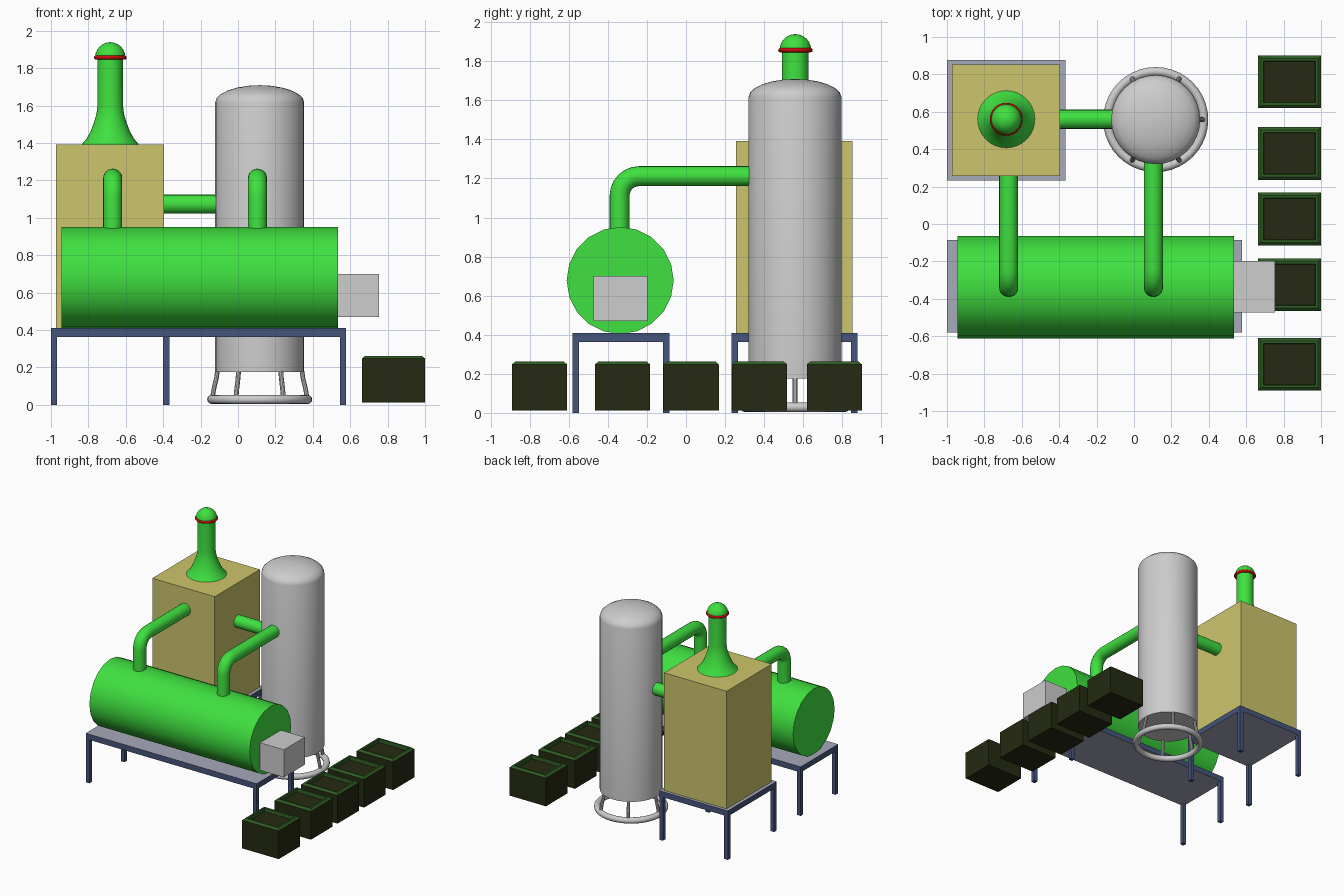
import bpy, bmesh, math
from mathutils import Vector

if "Cube" in bpy.data.objects:
    bpy.data.objects.remove(bpy.data.objects["Cube"])


def material(name, rgb):
    m = bpy.data.materials.new(name)
    m.diffuse_color = (*rgb, 1)
    m.use_nodes = True
    m.node_tree.nodes["Principled BSDF"].inputs["Base Color"].default_value = m.diffuse_color
    return m


GREEN = material("bright_green", (0.05, 0.75, 0.05))
TAN = material("tan", (0.61, 0.56, 0.15))
GREY = material("light_grey", (0.61, 0.61, 0.61))
BLUE = material("steel_blue", (0.06, 0.09, 0.20))
SLATE = material("pale_slate", (0.38, 0.40, 0.49))
RED = material("red", (0.60, 0.004, 0.004))
DARK = material("dark_olive", (0.018, 0.023, 0.006))
LEAF = material("leaf_green", (0.028, 0.11, 0.018))


def finish(name, bm, mats, smooth=False):
    bmesh.ops.recalc_face_normals(bm, faces=bm.faces)
    me = bpy.data.meshes.new(name)
    bm.to_mesh(me)
    bm.free()
    ob = bpy.data.objects.new(name, me)
    bpy.context.collection.objects.link(ob)
    for m in mats:
        me.materials.append(m)
    if smooth:
        bpy.ops.object.select_all(action='DESELECT')
        ob.select_set(True)
        bpy.context.view_layer.objects.active = ob
        bpy.ops.object.shade_smooth_by_angle(angle=math.radians(35))
    return ob


def add_box(bm, lo, hi):
    lo, hi = Vector(lo), Vector(hi)
    vs = bmesh.ops.create_cube(bm, size=1)["verts"]
    for v in vs:
        v.co = Vector((lo[i] + (v.co[i] + 0.5) * (hi[i] - lo[i]) for i in range(3)))


def box(name, lo, hi, mat):
    bm = bmesh.new()
    add_box(bm, lo, hi)
    return finish(name, bm, [mat])


def lathe(name, profile, centre, mat, n=32):
    """Revolve (radius, z) points about a vertical axis, capping both ends."""
    bm = bmesh.new()
    cx, cy = centre
    rings = [[bm.verts.new((cx + r * math.cos(2 * math.pi * k / n),
                            cy + r * math.sin(2 * math.pi * k / n), z))
              for k in range(n)] for r, z in profile]
    for a, b in zip(rings, rings[1:]):
        for k in range(n):
            bm.faces.new((a[k], a[(k + 1) % n], b[(k + 1) % n], b[k]))
    bm.faces.new(rings[0])
    bm.faces.new(rings[-1])
    return finish(name, bm, [mat], True)


def tube(name, path, r, mat, n=20):
    """Sweep a circle along a path that lies in one vertical plane."""
    bm = bmesh.new()
    pts = [Vector(p) for p in path]
    rings = []
    for i, p in enumerate(pts):
        t = (pts[min(i + 1, len(pts) - 1)] - pts[max(i - 1, 0)]).normalized()
        plane = (pts[-1] - pts[0])
        side = Vector((-plane.y, plane.x, 0)).normalized()
        up = t.cross(side)
        rings.append([bm.verts.new(p + r * (math.cos(a) * side + math.sin(a) * up))
                      for a in (2 * math.pi * k / n for k in range(n))])
    for a, b in zip(rings, rings[1:]):
        for k in range(n):
            bm.faces.new((a[k], a[(k + 1) % n], b[(k + 1) % n], b[k]))
    bm.faces.new(rings[0])
    bm.faces.new(rings[-1])
    return finish(name, bm, [mat], True)


def torus(name, centre, major, minor, mat, n=40, m=12):
    bm = bmesh.new()
    rings = []
    for i in range(n):
        a = 2 * math.pi * i / n
        ring = []
        for j in range(m):
            b = 2 * math.pi * j / m
            d = major + minor * math.cos(b)
            ring.append(bm.verts.new((centre[0] + d * math.cos(a), centre[1] + d * math.sin(a),
                                      centre[2] + minor * math.sin(b))))
        rings.append(ring)
    for i in range(n):
        p, q = rings[i], rings[(i + 1) % n]
        for j in range(m):
            bm.faces.new((p[j], q[j], q[(j + 1) % m], p[(j + 1) % m]))
    return finish(name, bm, [mat], True)


# Tables: slate slab with blue edges, four square legs
def table(name, x0, x1, y0, y1):
    bm = bmesh.new()
    add_box(bm, (x0, y0, 0.363), (x1, y1, 0.41))
    for f in bm.faces:
        f.normal_update()
        f.material_index = 1 if abs(f.normal.z) > 0.5 else 0
    finish(name + "_top", bm, [BLUE, SLATE])
    bm = bmesh.new()
    w = 0.033
    for x in (x0, x1 - w):
        for y in (y0, y1 - w):
            add_box(bm, (x, y, 0), (x + w, y + w, 0.363))
    finish(name + "_legs", bm, [BLUE])


table("long_table", -1.0, 0.578, -0.58, -0.085)
table("small_table", -1.0, -0.367, 0.233, 0.877)

# Furnace cabinet
box("cabinet", (-0.972, 0.257, 0.41), (-0.395, 0.853, 1.392), TAN)

# Chimney with flared foot, red collar and cap
CH = (-0.683, 0.56)
lathe("chimney", [(0.153, 1.392), (0.125, 1.425), (0.104, 1.465), (0.087, 1.51),
                  (0.074, 1.555), (0.068, 1.60), (0.068, 1.856)], CH, GREEN)
torus("chimney_collar", (*CH, 1.857), 0.077, 0.011, RED)
cap = [(0.081 * math.cos(a), 1.857 + 0.082 * math.sin(a))
       for a in (math.radians(d) for d in (0, 15, 30, 45, 60, 75, 88))]
lathe("chimney_cap", cap, CH, GREEN)

# Horizontal boiler drum, built upright then laid along x
bm = bmesh.new()
bmesh.ops.create_cone(bm, cap_ends=True, segments=20, radius1=0.274, radius2=0.274, depth=1.48)
for v in bm.verts:
    v.co = Vector((v.co.z - 0.205, v.co.x - 0.337, v.co.y + 0.678))
finish("boiler_drum", bm, [GREEN], True)
box("burner_box", (0.52, -0.473, 0.47), (0.755, -0.197, 0.70), GREY)

# Vertical tank with domed top
TK = (0.116, 0.558)
dome = [(0.238 * math.cos(a), 1.617 + 0.092 * math.sin(a))
        for a in (math.radians(d) for d in (0, 15, 30, 45, 60, 75, 88))]
lathe("tank", [(0.238, 0.175)] + dome, TK, GREY)

# Tank stand: floor ring and six splayed legs
torus("stand_ring", (*TK, 0.029), 0.257, 0.024, GREY)
for k in range(6):
    c, s = math.cos(k * math.pi / 3), math.sin(k * math.pi / 3)
    tube(f"stand_leg_{k + 1}", [(TK[0] + r * c, TK[1] + r * s, z) for r, z in
                                ((0.255, 0.03), (0.244, 0.09), (0.232, 0.14), (0.226, 0.18))],
         0.013, GREY, 10)

# Pipes: two elbows from the drum, one straight cross pipe
def elbow_pipe(name, x, y_end):
    y, z, b = -0.34, 1.212, 0.10
    path = [(x, y, 0.90)]
    path += [(x, y + b - b * math.cos(a), z - b + b * math.sin(a))
             for a in (math.radians(15 * i) for i in range(7))]
    tube(name, path + [(x, y_end, z)], 0.051, GREEN)


elbow_pipe("cabinet_pipe", -0.67, 0.27)
elbow_pipe("tank_pipe", 0.104, 0.335)
tube("cross_pipe", [(-0.41, 0.56, 1.073), (-0.11, 0.56, 1.073)], 0.051, GREEN)

# Row of crates: dark body, sloped green rim, recessed dark filling
for i, y in enumerate((-0.75, -0.325, 0.027, 0.377, 0.76)):
    bm = bmesh.new()
    add_box(bm, (0.663, y - 0.141, 0.012), (1.0, y + 0.141, 0.248))
    bm.normal_update()
    top = max(bm.faces, key=lambda f: f.calc_center_median().z)
    for width, dz in ((0.022, 0.014), (0.02, 0.0), (0.003, -0.03)):
        for f in bmesh.ops.inset_region(bm, faces=[top], thickness=width)["faces"]:
            f.material_index = 1
        for v in top.verts:
            v.co.z += dz
    finish(f"crate_{i + 1}", bm, [DARK, LEAF])
